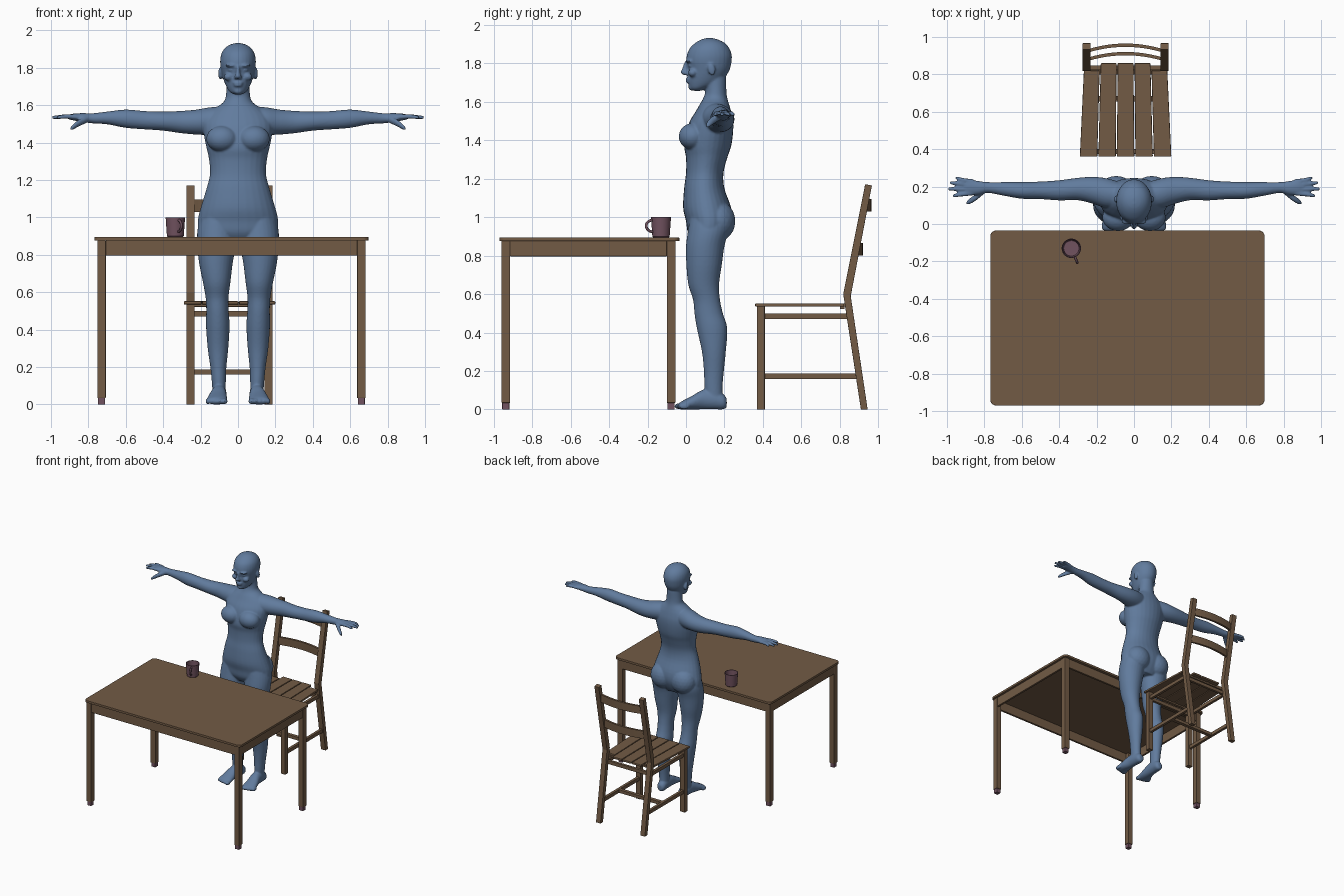
import bpy, bmesh, math
from mathutils import Matrix, Vector

cube = bpy.data.objects.get("Cube")
if cube:
    bpy.data.objects.remove(cube, do_unlink=True)


def material(name, colour):
    mat = bpy.data.materials.new(name)
    mat.use_nodes = True
    mat.diffuse_color = (*colour, 1)
    mat.node_tree.nodes["Principled BSDF"].inputs["Base Color"].default_value = (*colour, 1)
    return mat


WOOD = material("brown wood", (.17, .105, .06))
MAUVE = material("mauve ceramic", (.165, .085, .115))
BLUE = material("blue figure", (.12, .2, .34))


def finish(name, bm, mat, bevel=0):
    bmesh.ops.recalc_face_normals(bm, faces=bm.faces)
    mesh = bpy.data.meshes.new(name)
    bm.to_mesh(mesh)
    bm.free()
    obj = bpy.data.objects.new(name, mesh)
    bpy.context.collection.objects.link(obj)
    mesh.materials.append(mat)
    if bevel:
        mod = obj.modifiers.new("soft edges", 'BEVEL')
        mod.width = bevel
        mod.segments = 2
    return obj


def place(axis, along, u, v):
    return {'X': (along, u, v), 'Y': (u, along, v), 'Z': (u, v, along)}[axis]


def prism(name, outline, axis, low, high, mat=WOOD, bevel=.002):
    """Extrude a flat outline along an axis."""
    bm = bmesh.new()
    ends = [[bm.verts.new(place(axis, a, u, v)) for u, v in outline] for a in (low, high)]
    bm.faces.new(ends[0])
    bm.faces.new(ends[1])
    for i in range(len(outline)):
        j = (i + 1) % len(outline)
        bm.faces.new((ends[0][i], ends[0][j], ends[1][j], ends[1][i]))
    return finish(name, bm, mat, bevel)


def box(name, x, y, z, mat=WOOD, bevel=.002):
    corners = [(x[0], y[0]), (x[1], y[0]), (x[1], y[1]), (x[0], y[1])]
    return prism(name, corners, 'Z', z[0], z[1], mat, bevel)


def spline(a, b, c, d, t):
    return [q + t / 2 * (r - p + t * (2 * p - 5 * q + 4 * r - s + t * (3 * (q - r) + s - p)))
            for p, q, r, s in zip(a, b, c, d)]


def loft(bm, axis, sections, side=1, n=28, steps=4):
    """Smooth closed tube through (along, u, v, radius_u, radius_v) sections."""
    pts = [sections[0], *sections, sections[-1]]
    path = [spline(*pts[i:i + 4], k / steps) for i in range(len(sections) - 1) for k in range(steps)]
    path.append(sections[-1])
    rings = []
    for along, u, v, ru, rv in path:
        ring = []
        for k in range(n):
            a = math.tau * k / n
            co = Vector(place(axis, along, u + ru * math.cos(a), v + rv * math.sin(a)))
            co.x *= side
            ring.append(bm.verts.new(co))
        rings.append(ring)
    for r, s in zip(rings, rings[1:]):
        for k in range(n):
            m = (k + 1) % n
            bm.faces.new((r[k], r[m], s[m], s[k]))
    bm.faces.new(rings[0])
    bm.faces.new(rings[-1])


def blob(bm, centre, radii, side=1, turn=0):
    centre = Vector(centre)
    centre.x *= side
    matrix = (Matrix.Translation(centre) @ Matrix.Rotation(turn, 4, 'X')
              @ Matrix.Diagonal((*radii, 1)))
    bmesh.ops.create_icosphere(bm, subdivisions=3, radius=1, matrix=matrix)


def depth_sections(rows):
    """Turn (height, front, back, half width) rows into loft sections."""
    return [(z, 0, (f + b) / 2, w, (b - f) / 2) for z, f, b, w in rows]


# Figure: torso and neck
body = bmesh.new()
loft(body, 'Z', depth_sections([
    (.87, .04, .19, .12), (.92, .01, .22, .205), (.98, 0, .24, .215), (1.05, -.015, .235, .2),
    (1.15, -.01, .2, .17), (1.23, 0, .195, .15), (1.31, 0, .215, .155), (1.37, -.01, .235, .168),
    (1.44, 0, .245, .182), (1.5, .02, .245, .185), (1.55, .05, .235, .16), (1.585, .07, .225, .12),
    (1.62, .09, .215, .075), (1.66, .1, .21, .064), (1.73, .09, .21, .06)]))

# Head
loft(body, 'Z', depth_sections([
    (1.658, .035, .08, .022), (1.67, .02, .11, .042), (1.695, .012, .17, .06),
    (1.73, .01, .205, .075), (1.77, .01, .228, .087), (1.81, .002, .237, .094),
    (1.845, .005, .238, .095), (1.88, .02, .225, .087), (1.908, .05, .2, .067),
    (1.925, .08, .165, .04), (1.932, .105, .14, .012)]))
loft(body, 'Z', [(1.74, 0, .01, .018, .022), (1.753, 0, -.002, .019, .027),
                 (1.775, 0, 0, .011, .02), (1.81, 0, .005, .008, .013)])
blob(body, (0, .012, 1.72), (.028, .014, .006))
blob(body, (0, .013, 1.706), (.024, .015, .007))
blob(body, (0, .03, 1.675), (.024, .018, .016))

for side in (-1, 1):
    # Face and ears
    blob(body, (.036, .018, 1.812), (.032, .022, .009), side)
    blob(body, (.036, .026, 1.788), (.018, .014, .009), side)
    blob(body, (.05, .035, 1.752), (.026, .024, .022), side)
    blob(body, (.094, .133, 1.77), (.012, .02, .034), side, .2)
    # Chest and seat
    blob(body, (.085, .035, 1.42), (.085, .073, .07), side)
    blob(body, (.095, .165, .98), (.105, .092, .105), side)
    # Arm
    loft(body, 'X', [
        (.06, .15, 1.52, .07, .075), (.15, .165, 1.515, .08, .074), (.22, .18, 1.51, .072, .067),
        (.3, .187, 1.51, .06, .06), (.4, .18, 1.515, .054, .051), (.5, .18, 1.52, .047, .049),
        (.6, .18, 1.528, .045, .049), (.7, .188, 1.532, .036, .034), (.78, .195, 1.53, .029, .027),
        (.83, .193, 1.534, .037, .024), (.88, .197, 1.537, .042, .018),
        (.905, .197, 1.537, .037, .013)], side)
    # Fingers and thumb
    for root, tip, reach in ((.227, .245, .955), (.207, .22, .985), (.185, .188, .995), (.165, .152, .97)):
        loft(body, 'X', [(.86, root, 1.537, .013, .013), (.92, (root + tip) / 2, 1.54, .012, .012),
                         (reach - .01, tip, 1.535, .01, .01), (reach, tip, 1.535, .005, .005)], side, 12)
    loft(body, 'X', [(.8, .18, 1.527, .018, .018), (.85, .14, 1.505, .019, .019),
                     (.885, .117, 1.482, .014, .014), (.897, .11, 1.473, .006, .006)], side, 12)
    # Leg
    loft(body, 'Z', [
        (.05, .1, .145, .035, .045), (.13, .103, .143, .038, .048), (.2, .105, .145, .043, .052),
        (.3, .107, .145, .055, .062), (.42, .108, .136, .063, .079), (.5, .11, .118, .06, .074),
        (.57, .112, .107, .061, .07), (.65, .114, .092, .073, .08), (.75, .118, .094, .089, .092),
        (.85, .115, .1, .103, .1), (.93, .112, .115, .105, .105), (1, .105, .12, .095, .1)], side)
    # Foot and toes
    loft(body, 'Y', [(.212, .098, .035, .018, .022), (.195, .098, .04, .034, .039),
                     (.15, .1, .05, .039, .049), (.09, .103, .052, .042, .051),
                     (.03, .11, .035, .051, .035), (-.02, .113, .022, .056, .022),
                     (-.035, .113, .018, .05, .016)], side)
    for k in range(5):
        blob(body, (.073 + .022 * k, -.033 + .006 * k, .017), (.018 - .0015 * k, .028, .016), side)

figure = finish("standing_figure", body, BLUE)
remesh = figure.modifiers.new("fuse", 'REMESH')
remesh.mode = 'VOXEL'
remesh.voxel_size = .006
remesh.use_smooth_shade = True
relax = figure.modifiers.new("relax", 'SMOOTH')
relax.factor = .5
relax.iterations = 5

# Table top with rounded corners
LEFT, RIGHT, FRONT, BACK = -.768, .698, -.97, -.035
R = .03
outline = []
corners = [(RIGHT - R, BACK - R), (LEFT + R, BACK - R), (LEFT + R, FRONT + R), (RIGHT - R, FRONT + R)]
for q, (cx, cy) in enumerate(corners):
    for k in range(7):
        a = math.pi / 2 * (q + k / 6)
        outline.append((cx + R * math.cos(a), cy + R * math.sin(a)))
prism("table_top", outline, 'Z', .876, .895)

# Table legs, foot tips and aprons
leg_x = ((-.752, -.707), (.637, .682))
leg_y = ((-.96, -.915), (-.1, -.055))
for x in leg_x:
    for y in leg_y:
        box("table_leg", x, y, (.035, .877))
        box("table_foot_tip", (x[0] + .004, x[1] - .004), (y[0] + .004, y[1] - .004), (0, .036), MAUVE)
T = .018
for y in (leg_y[0][0] + .003, leg_y[1][1] - T - .003):
    box("table_long_apron", (leg_x[0][1], leg_x[1][0]), (y, y + T), (.797, .877))
for x in (leg_x[0][0] + .003, leg_x[1][1] - T - .003):
    box("table_short_apron", (x, x + T), (leg_y[0][1], leg_y[1][0]), (.797, .877))

# Chair seat planks
MID = -.045
GAP = .003
for k in range(5):
    a, b = k / 5 - .5, (k + 1) / 5 - .5
    end = .82 if k in (0, 4) else .86
    front, back = .495, .452
    prism("seat_plank", [(MID + a * front + GAP, .36), (MID + b * front - GAP, .36),
                         (MID + b * back - GAP, end), (MID + a * back + GAP, end)],
          'Z', .535, .552, bevel=.004)
for y in (.375, .8):
    box("seat_batten", (MID - .21, MID + .21), (y, y + .025), (.522, .537))

# Chair legs, side rails and stretchers
post = [(.91, 0), (.945, 0), (.857, .59), (.967, 1.165), (.932, 1.172), (.818, .6)]
for x in (MID - .23, MID + .187):
    prism("chair_back_post", post, 'X', x, x + .043)
    box("chair_front_leg", (x, x + .043), (.37, .41), (0, .537))
    box("chair_side_rail", (x + .01, x + .033), (.405, .84), (.47, .5))
    box("chair_side_stretcher", (x + .01, x + .033), (.405, .895), (.158, .188))
inner = (MID - .19, MID + .19)
box("chair_front_rail", inner, (.38, .402), (.47, .5))
box("chair_back_rail", inner, (.825, .847), (.47, .5))
box("chair_cross_stretcher", (MID - .2, MID + .2), (.655, .685), (.16, .187))

# Curved back slats
for y, z in ((.935, 1.03), (.89, .8)):
    arc = [(MID + t * .2 / 6, y + .03 * (1 - (t / 6) ** 2)) for t in range(-6, 7)]
    ribbon = arc + [(u, v - .018) for u, v in reversed(arc)]
    prism("chair_back_slat", ribbon, 'Z', z, z + .065, bevel=0)

# Mug body turned from a wall profile
CENTRE = Vector((-.335, -.13, .895))
bm = bmesh.new()
profile = [(0, 0), (.04, 0), (.045, .005), (.052, .106), (.048, .106), (.041, .009), (0, .008)]
verts = [bm.verts.new((r, 0, z)) for r, z in profile]
edges = [bm.edges.new(pair) for pair in zip(verts, verts[1:])]
bmesh.ops.spin(bm, geom=verts + edges, cent=(0, 0, 0), axis=(0, 0, 1), angle=math.tau, steps=32)
bmesh.ops.remove_doubles(bm, verts=bm.verts, dist=.0005)
mug = finish("mug", bm, MAUVE)
mug.location = CENTRE

# Mug handle swept along a loop
curve = bpy.data.curves.new("mug_handle", 'CURVE')
curve.dimensions = '3D'
curve.bevel_depth = .007
curve.bevel_resolution = 3
path = curve.splines.new('POLY')
path.points.add(12)
for k, point in enumerate(path.points):
    a = math.pi * (k / 12 - .5)
    out = .047 + .037 * math.cos(a)
    point.co = (.38 * out, -.92 * out, .06 + .03 * math.sin(a), 1)
curve.materials.append(MAUVE)
handle = bpy.data.objects.new("mug_handle", curve)
handle.location = CENTRE
bpy.context.collection.objects.link(handle)

# Smooth shading on the mug
bpy.ops.object.select_all(action='DESELECT')
for obj in (handle, mug):
    obj.select_set(True)
bpy.context.view_layer.objects.active = handle
bpy.ops.object.convert(target='MESH')
bpy.ops.object.shade_smooth_by_angle(angle=math.radians(40))
